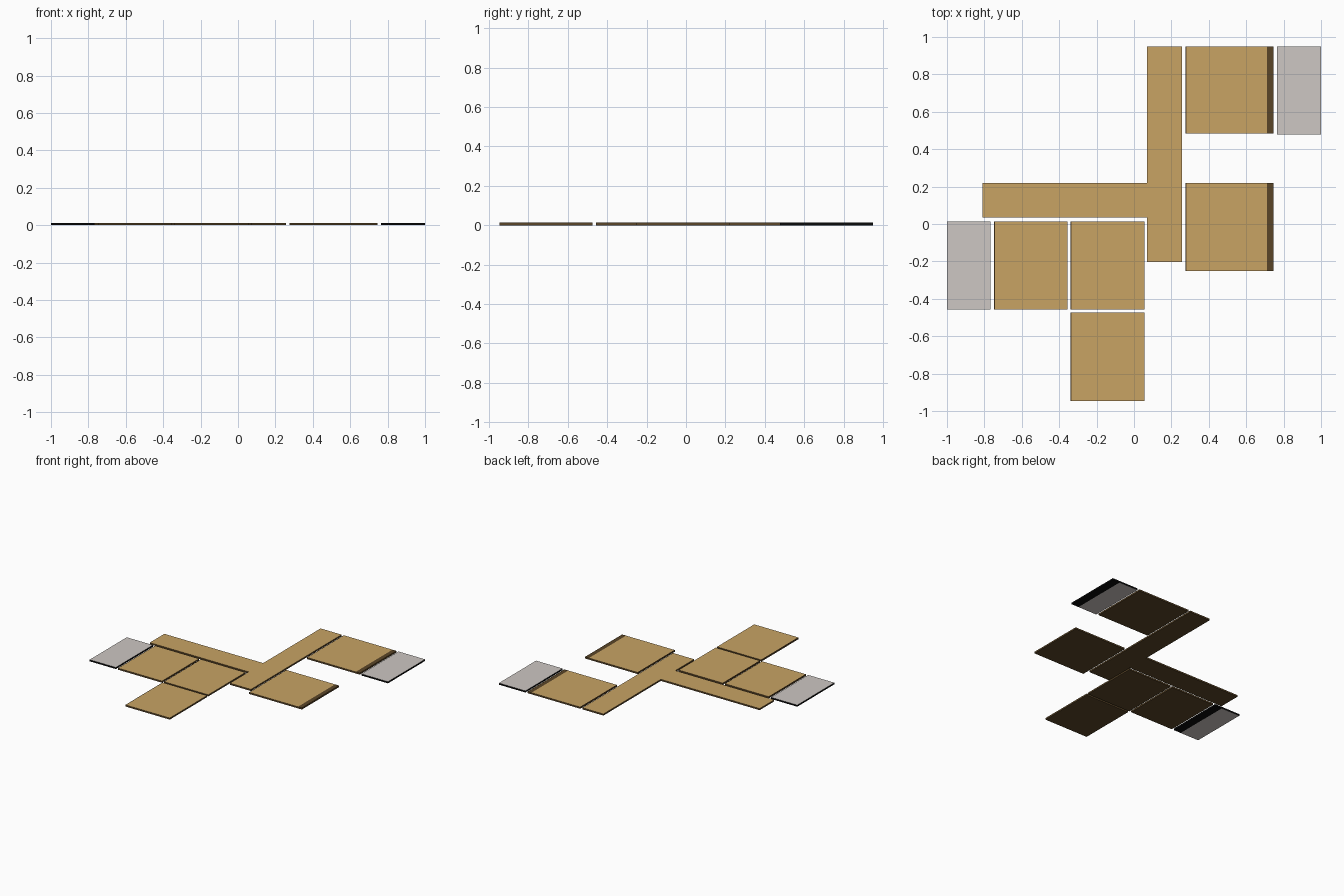
import bpy, bmesh

if "Cube" in bpy.data.objects:
    bpy.data.objects.remove(bpy.data.objects["Cube"])

T = 0.013  # slab thickness


def srgb(h):
    c = [int(h[i:i + 2], 16) / 255 for i in (0, 2, 4)]
    return [v / 12.92 if v < 0.04045 else ((v + 0.055) / 1.055) ** 2.4 for v in c] + [1]


def mat(name, h):
    m = bpy.data.materials.new(name)
    m.diffuse_color = srgb(h)
    m.use_nodes = True
    m.node_tree.nodes["Principled BSDF"].inputs["Base Color"].default_value = m.diffuse_color
    return m


tan = mat("tan_wood", "C8A364")
brown = mat("dark_brown", "5A4527")
grey = mat("pale_grey", "CDC7C3")
black = mat("black", "0A0A0A")


def slab(name, pts, mats, cuts, rule):
    """Extrude an outline to thickness T, cut it at x values, colour faces by rule."""
    bm = bmesh.new()
    f = bm.faces.new([bm.verts.new((x, y, 0)) for x, y in pts])
    top = bmesh.ops.extrude_face_region(bm, geom=[f])["geom"]
    bmesh.ops.translate(bm, vec=(0, 0, T), verts=[v for v in top if isinstance(v, bmesh.types.BMVert)])
    for x in cuts:
        bmesh.ops.bisect_plane(bm, geom=bm.verts[:] + bm.edges[:] + bm.faces[:],
                               plane_co=(x, 0, 0), plane_no=(1, 0, 0))
    bmesh.ops.recalc_face_normals(bm, faces=bm.faces)
    bm.normal_update()
    for f in bm.faces:
        f.material_index = 0 if rule(f.normal.z, f.calc_center_median().x) else 1
    me = bpy.data.meshes.new(name)
    bm.to_mesh(me)
    bm.free()
    for m in mats:
        me.materials.append(m)
    ob = bpy.data.objects.new(name, me)
    bpy.context.collection.objects.link(ob)


def rect(x0, x1, y0, y1):
    return [(x0, y0), (x1, y0), (x1, y1), (x0, y1)]


# Branching corridor floor
slab("corridor_floor",
     [(0.07, -0.203), (0.257, -0.203), (0.257, 0.95), (0.07, 0.95),
      (0.07, 0.22), (-0.81, 0.22), (-0.81, 0.035), (0.07, 0.035)],
     (tan, brown), (), lambda nz, x: nz > 0.5)

# Room floors: thin dark left edge, optional dark strip along the right edge
for name, x0, x1, y0, y1, strip in (
        ("back_right_room_floor", 0.275, 0.745, 0.483, 0.95, 0.035),
        ("right_room_floor", 0.275, 0.745, -0.252, 0.22, 0.035),
        ("left_room_floor", -0.748, -0.356, -0.458, 0.014, 0),
        ("middle_room_floor", -0.339, 0.056, -0.458, 0.014, 0),
        ("front_room_floor", -0.339, 0.056, -0.947, -0.474, 0)):
    a, b = x0 + 0.005, x1 - strip
    slab(name, rect(x0, x1, y0, y1), (tan, brown), (a, b) if strip else (a,),
         lambda nz, x, a=a, b=b: nz > 0.5 and a < x < b)

# Balcony floors: black rim and a black strip underneath on the right
for name, x0, x1, y0, y1 in (
        ("right_balcony_floor", 0.764, 1.0, 0.478, 0.95),
        ("left_balcony_floor", -1.0, -0.767, -0.458, 0.014)):
    b = x1 - 0.065
    slab(name, rect(x0, x1, y0, y1), (grey, black), (b,),
         lambda nz, x, b=b: nz > 0.5 or (nz < -0.5 and x < b))
